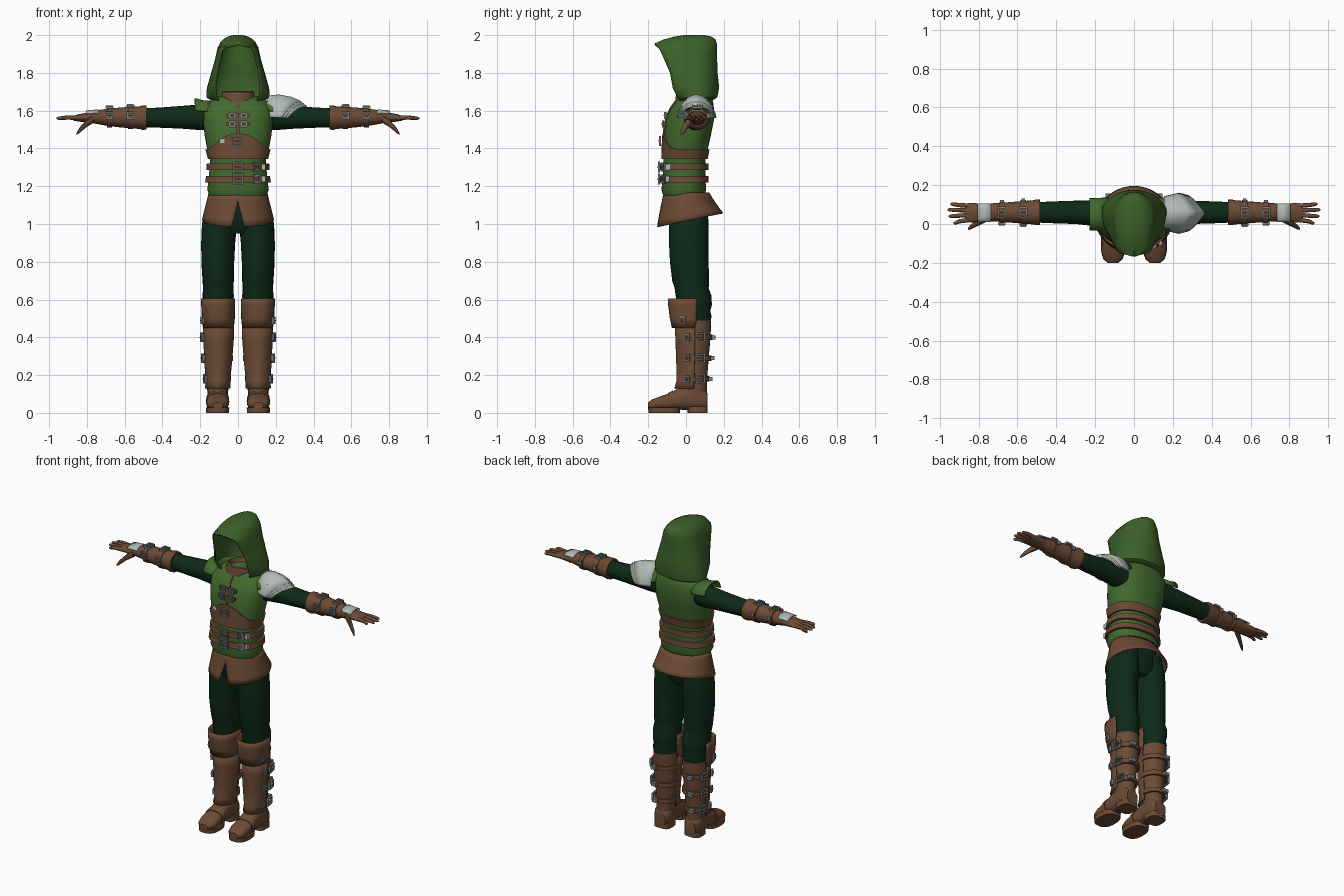
import bpy, bmesh, math
from mathutils import Matrix, Vector, Euler

PI = math.pi
TAU = 2 * PI


def colour(name, r, g, b):
    m = bpy.data.materials.new(name)
    m.diffuse_color = (r, g, b, 1)
    return m


HOOD = colour("hood_green", 0.045, 0.12, 0.022)
VEST = colour("vest_green", 0.055, 0.145, 0.028)
CLOTH = colour("dark_green", 0.004, 0.023, 0.009)
LEATHER = colour("brown_leather", 0.15, 0.07, 0.035)
PLATE = colour("pale_grey", 0.45, 0.5, 0.47)
STEEL = colour("steel", 0.19, 0.22, 0.23)


def finish(name, bm, mat, mirror=False, thick=0):
    bmesh.ops.remove_doubles(bm, verts=bm.verts, dist=1e-5)
    bmesh.ops.recalc_face_normals(bm, faces=bm.faces)
    me = bpy.data.meshes.new(name)
    bm.to_mesh(me)
    bm.free()
    me.materials.append(mat)
    ob = bpy.data.objects.new(name, me)
    bpy.context.collection.objects.link(ob)
    bpy.ops.object.select_all(action='DESELECT')
    ob.select_set(True)
    bpy.context.view_layer.objects.active = ob
    bpy.ops.object.shade_smooth_by_angle(angle=math.radians(40))
    if thick:
        ob.modifiers.new("thickness", 'SOLIDIFY').thickness = thick
    if mirror:
        ob.modifiers.new("mirror", 'MIRROR')
    return ob


def skin(name, rings, mat, closed=True, caps=(0, -1), mirror=False, thick=0):
    """Surface through a list of point rings."""
    bm = bmesh.new()
    rows = [[bm.verts.new(p) for p in r] for r in rings]
    n = len(rows[0])
    for a, b in zip(rows, rows[1:]):
        for j in range(n if closed else n - 1):
            k = (j + 1) % n
            bm.faces.new((a[j], a[k], b[k], b[j]))
    for c in caps:
        bm.faces.new(rows[c])
    return finish(name, bm, mat, mirror, thick)


def power(v, p):
    return math.copysign(abs(v) ** (2 / p), v)


def tube(name, rows, mat, axis='z', p=2, arc=None, n=24, mirror=False, thick=0, caps=(0, -1)):
    """Rows are (position, centre u, centre v, radius u, radius v)."""
    a0, a1 = [math.radians(d) for d in arc] if arc else (0, TAU)
    rings = []
    for t, cu, cv, ru, rv in rows:
        ring = []
        for i in range(n):
            a = a0 + (a1 - a0) * i / (n - 1 if arc else n)
            u, v = cu + ru * power(math.cos(a), p), cv + rv * power(math.sin(a), p)
            ring.append({'z': (u, v, t), 'x': (t, u, v), 'y': (u, t, v)}[axis])
        rings.append(ring)
    return skin(name, rings, mat, not arc, () if arc else caps, mirror, thick)


def boxes(name, parts, mat, loc=(0, 0, 0), rot=(0, 0, 0), mirror=False):
    """Parts are (centre, size) boxes in a local frame facing -y."""
    bm = bmesh.new()
    base = Matrix.Translation(loc) @ Euler([math.radians(r) for r in rot]).to_matrix().to_4x4()
    for c, s in parts:
        bmesh.ops.create_cube(bm, size=1, matrix=base @ Matrix.Translation(c) @ Matrix.Diagonal((*s, 1)))
    return finish(name, bm, mat, mirror)


def buckle(name, loc, rot=(0, 0, 0), w=0.045, h=0.04, mirror=False):
    t, d = 0.008, 0.012
    boxes(name, [((x * w / 2, 0, 0), (t, d, h)) for x in (-1, 1)]
          + [((0, 0, z * h / 2), (w + t, d, t)) for z in (-1, 1)]
          + [((0, -0.004, 0), (w, d, t * 0.7))], STEEL, loc, rot, mirror)


# Vest: height, centre y, half width, half depth
TORSO = [(1.15, -.012, .15, .108), (1.18, -.012, .163, .118), (1.25, -.01, .154, .113),
         (1.34, -.008, .148, .112), (1.40, -.002, .164, .118), (1.47, .008, .177, .124),
         (1.55, .02, .185, .128), (1.61, .033, .185, .115), (1.65, .045, .155, .098),
         (1.675, .05, .10, .08)]


def body(z, a, off=0):
    for lo, hi in zip(TORSO, TORSO[1:]):
        if z <= hi[0]:
            break
    f = (z - lo[0]) / (hi[0] - lo[0])
    c, rx, ry = [lo[i] + (hi[i] - lo[i]) * f for i in (1, 2, 3)]
    return ((rx + off) * power(math.cos(a), 2.3), c + (ry + off) * power(math.sin(a), 2.3), z)


ANGLES = [TAU * i / 48 for i in range(48)]
skin("vest", [[body(t[0], a) for a in ANGLES] for t in TORSO], VEST)


def band(name, low, high, off=0.012, peak=0):
    """Leather wrapped round the vest, optionally rising to a peak in front."""
    def top(a):
        return high + peak * max(0, -math.sin(a)) ** 4
    skin(name, [[body(low, a) for a in ANGLES], [body(low, a, off) for a in ANGLES]]
         + [[body(low + (top(a) - low) * f, a, off) for a in ANGLES] for f in (.33, .66, 1)]
         + [[body(top(a), a, -.002) for a in ANGLES]], LEATHER, caps=())


band("corset", 1.345, 1.395, .01, .085)
band("upper_belt", 1.285, 1.32, .016)
band("lower_belt", 1.22, 1.255, .016)

# Buckles and clasps on the front
for i, z in enumerate((1.302, 1.238)):
    buckle(f"belt_buckle_{i}", (0, -.143, z), w=.05, h=.05)
    buckle(f"belt_side_buckle_{i}", (.1, -.12, z), (0, 0, 28), .03, .04)
    boxes(f"belt_tip_{i}", [((.135, -.093, z), (.02, .03, .03))], PLATE)
buckle("corset_buckle", (-.005, -.138, 1.44), w=.055, h=.045)
boxes("corset_strap_tip", [((-.085, -.115, 1.44), (.025, .012, .02))], PLATE)
skin("chest_lacing", [[(s * .007, body(z, -PI / 2)[1] - d, z) for s, d in
                       ((-1, -.01), (-1, .008), (1, .008), (1, -.01))]
                      for z in (1.47, 1.53, 1.58, 1.62, 1.655)], LEATHER)
for i, z in enumerate((1.575, 1.53)):
    y = body(z, -PI / 2)[1]
    boxes(f"chest_strap_{i}", [((0, y - .004, z), (.12, .014, .02))], LEATHER)
    for s in (-1, 1):
        buckle(f"chest_buckle_{i}_{s}", (s * .03, y - .012, z), w=.025, h=.03)

# Collar with a sunken inside
tube("collar", [(1.62, 0, .035, .10, .095), (1.67, 0, .03, .09, .085), (1.70, 0, .03, .083, .08),
                (1.705, 0, .03, .072, .07), (1.665, 0, .03, .06, .06)], LEATHER)

# Hood: height, half width, centre y, front y, back y, half opening
hood = []
for z, w, c, f, b, o in [
        (1.645, .125, .06, -.025, .125, .10), (1.67, .168, .06, -.045, .165, .115),
        (1.72, .165, .05, -.07, .176, .123), (1.80, .142, .05, -.085, .167, .115),
        (1.87, .122, .04, -.115, .165, .10), (1.915, .112, .035, -.135, .165, .09),
        (1.937, .107, .03, -.148, .165, .075), (1.955, .098, .02, -.168, .163, 0),
        (1.978, .078, .03, -.115, .155, 0), (1.992, .054, .04, -.06, .135, 0),
        (2.0, .025, .05, -.01, .10, 0)]:
    phi = math.asin(o / w)
    d = (c - f) / math.cos(phi)
    arc = [-PI / 2 + phi + (TAU - 2 * phi) * i / 36 for i in range(37)]
    hood.append([(w * math.cos(a), c + (b - c if math.sin(a) > 0 else d) * math.sin(a), z) for a in arc])
skin("hood", hood, HOOD, closed=False, caps=(-1,), thick=.009)

# Skirt with a slit in front and a slanted hem
skirt = []
for f in (0, .2, .4, .6, .8, 1):
    phi = max(0, f - .3) * .27
    rx, ry, cy = .155 + .036 * f, .12 + .056 * f, .002 + .018 * f
    ring = []
    for i in range(41):
        a = -PI / 2 + phi + (TAU - 2 * phi) * i / 40
        y = cy + ry * math.sin(a)
        ring.append((rx * math.cos(a), y, 1.168 * (1 - f) + (1.018 + .21 * y) * f))
    skirt.append(ring)
skin("skirt", skirt, LEATHER, closed=False, caps=(), thick=.008)

# Trousers
tube("trouser_seat", [(.95, 0, .015, .10, .07), (1.0, 0, .015, .165, .10), (1.12, 0, .01, .15, .105)], CLOTH)
tube("trouser_leg", [(1.10, .085, .012, .08, .10), (1.0, .098, .015, .093, .105), (.9, .105, .015, .09, .105),
                     (.8, .107, .017, .087, .102), (.7, .105, .025, .083, .098), (.66, .105, .03, .08, .09),
                     (.62, .105, .04, .083, .095), (.57, .105, .045, .08, .092), (.54, .105, .045, .076, .083),
                     (.51, .105, .05, .078, .086), (.47, .105, .05, .07, .075)], CLOTH, mirror=True)

# Boots
tube("boot_shaft", [(.49, .105, .05, .074, .083), (.40, .105, .05, .076, .08), (.29, .105, .046, .07, .074),
                    (.18, .106, .044, .058, .068), (.08, .108, .05, .054, .062)], LEATHER, mirror=True)
tube("shin_guard", [(.47, .103, .04, .083, .10), (.38, .103, .04, .08, .096), (.27, .105, .038, .074, .09),
                    (.17, .106, .036, .065, .086), (.13, .107, .034, .068, .096)], LEATHER,
     arc=(175, 365), mirror=True, thick=.008)
tube("knee_guard", [(.605, .105, .03, .09, .125), (.57, .105, .03, .09, .125), (.50, .104, .03, .087, .116),
                    (.45, .104, .025, .082, .10)], LEATHER, p=2.4, arc=(170, 370), mirror=True, thick=.01)
for i, (z, r) in enumerate(((.40, .078), (.29, .073), (.18, .062))):
    tube(f"boot_strap_{i}", [(z - .014, .105, .05, r + .006, r + .012), (z + .014, .105, .05, r + .006, r + .012)],
         LEATHER, mirror=True)
    buckle(f"boot_buckle_{i}", (.105 + r + .007, .075, z), (0, 0, 100), .045, .042, True)
    buckle(f"shin_buckle_{i}", (.105 + r + .008, .005, z), (0, 0, 70), .02, .03, True)
    boxes(f"boot_strap_end_{i}", [((.13, .055 + r + .012, z), (.035, .022, .022))], STEEL, mirror=True)
buckle("knee_buckle", (.188, -.02, .49), (0, 0, 75), .025, .03, True)
tube("foot", [(.115, .108, .06, .04, .042), (.09, .108, .075, .054, .06), (.03, .108, .082, .055, .068),
              (-.03, .108, .077, .054, .06), (-.08, .108, .062, .057, .045), (-.14, .108, .052, .06, .034),
              (-.18, .108, .045, .05, .026), (-.2, .108, .04, .028, .016)], LEATHER, 'y', 2.5, mirror=True)
tube("boot_heel", [(0, .108, .062, .055, .053), (.035, .108, .062, .055, .053)], LEATHER, p=3.5, mirror=True)
tube("boot_sole", [(0, .108, -.115, .06, .083), (.028, .108, -.115, .062, .086)], LEATHER, p=2.6, mirror=True)
tube("instep_strap", [(-.095, .108, .06, .062, .046), (-.07, .108, .066, .061, .052)],
     LEATHER, 'y', 2.5, mirror=True)

# Sleeves and gauntlets
tube("sleeve", [(.13, .05, 1.565, .065, .07), (.2, .055, 1.565, .066, .068), (.3, .06, 1.565, .06, .06),
                (.42, .06, 1.563, .056, .053), (.51, .06, 1.563, .052, .05)], CLOTH, 'x', mirror=True)
tube("gauntlet", [(.485, .06, 1.563, .055, .053), (.485, .06, 1.563, .065, .063), (.505, .06, 1.563, .066, .065),
                  (.52, .06, 1.563, .062, .06), (.62, .06, 1.564, .054, .053), (.70, .06, 1.565, .048, .044),
                  (.76, .06, 1.566, .045, .034)], LEATHER, 'x', mirror=True)
for i, (x, r) in enumerate(((.57, .061), (.68, .053))):
    tube(f"wrist_strap_{i}", [(x - .013, .06, 1.564, r + .003, r), (x + .013, .06, 1.564, r + .003, r)],
         LEATHER, 'x', mirror=True)
    buckle(f"wrist_buckle_{i}", (x, .06, 1.564 + r), (-90, 0, 0), .035, .05, True)
    buckle(f"wrist_front_buckle_{i}", (x, .056 - r, 1.575), w=.03, h=.035, mirror=True)
    boxes(f"wrist_strap_end_{i}", [((x, .064 + r, 1.575), (.02, .014, .025))], STEEL, mirror=True)

# Hands
tube("palm", [(.74, .06, 1.565, .042, .034), (.79, .058, 1.564, .048, .028), (.84, .058, 1.562, .05, .02),
              (.87, .06, 1.56, .045, .013)], LEATHER, 'x', mirror=True)
for i, (y0, y1, x1) in enumerate(((.022, .005, .93), (.046, .04, .955), (.07, .073, .96), (.093, .102, .945))):
    tube(f"finger_{i}", [(.84, y0, 1.562, .012, .013), (.90, (y0 + y1) / 2, 1.564, .011, .012),
                         (x1 - .01, y1, 1.56, .009, .009), (x1, y1, 1.559, .004, .004)],
         LEATHER, 'x', n=10, mirror=True)
tube("thumb", [(.765, .03, 1.558, .022, .024), (.805, .005, 1.53, .016, .02), (.84, -.015, 1.495, .012, .015),
               (.855, -.025, 1.477, .005, .006)], LEATHER, 'x', n=10, mirror=True)
tube("hand_plate", [(.735, .058, 1.565, .052, .042), (.805, .058, 1.565, .052, .036)], PLATE, 'x', 2.6,
     arc=(25, 155), mirror=True, thick=.006)

# Flared vest shoulders
tube("vest_shoulder", [(.13, .05, 1.575, .088, .078), (.185, .05, 1.575, .086, .08), (.228, .05, 1.575, .085, .092)],
     VEST, 'x', 2.4, arc=(12, 168), mirror=True, thick=.008)

# Layered pauldron on one shoulder
for k in range(3):
    rings = []
    for f in (0, .35, .7, 1):
        ring = []
        for i in range(25):
            t = i / 12 - 1
            a = t * math.radians(88)
            ring.append((.155 + .03 * k + (.075 - .015 * k) * f + .105 * f * (1 - abs(t)),
                         .055 + (.088 + .018 * f - .004 * k) * math.sin(a),
                         1.56 + (.12 + .035 * f * (1 - f) * 4 * .5 - .03 * f - .012 * k) * math.cos(a)))
        rings.append(ring)
    skin(f"pauldron_plate_{k}", rings, PLATE, closed=False, caps=(), thick=.008)
